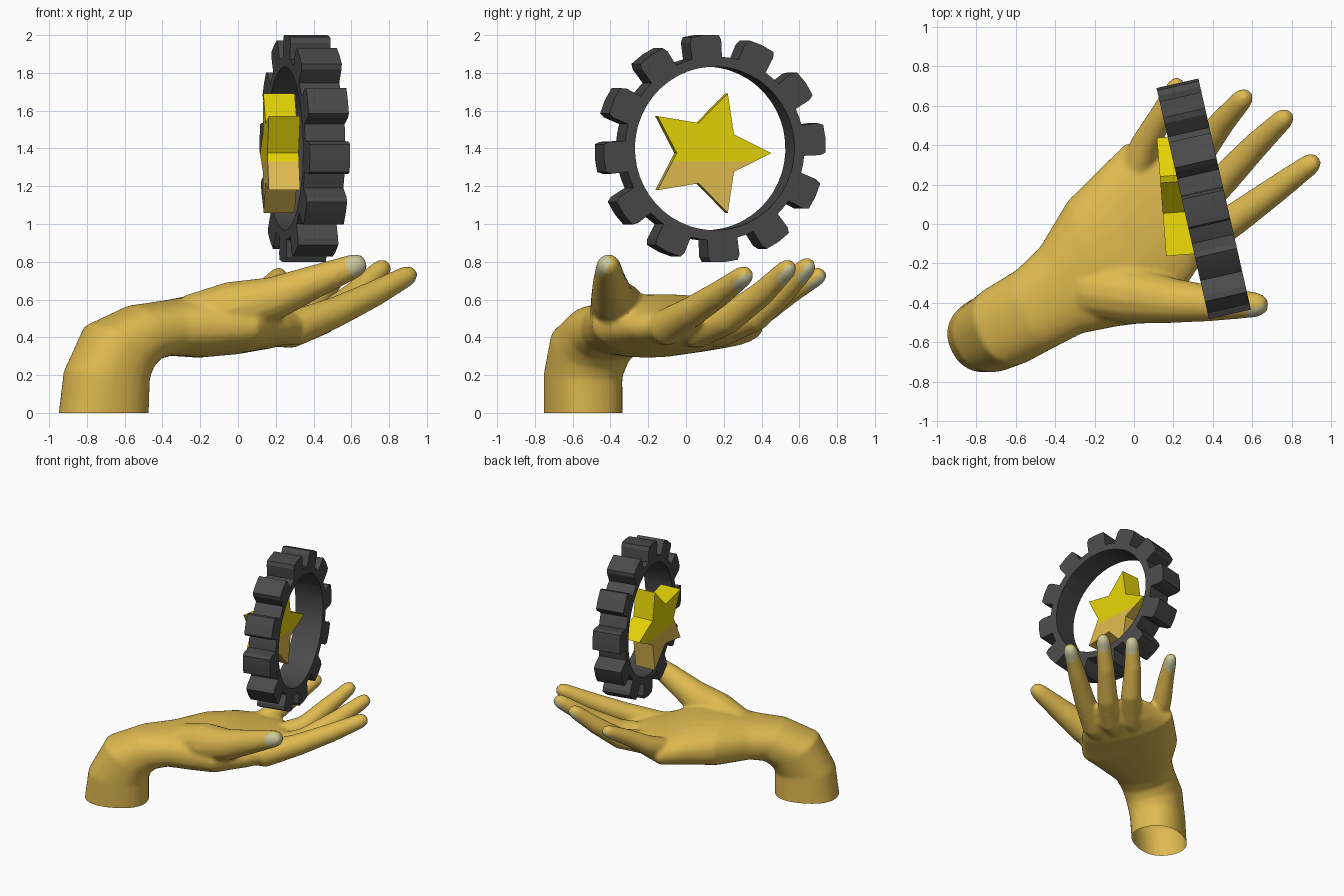
import bpy, bmesh, math
from mathutils import Vector

if "Cube" in bpy.data.objects:
    bpy.data.objects.remove(bpy.data.objects["Cube"])


def material(name, rgb):
    m = bpy.data.materials.new(name)
    m.diffuse_color = (*rgb, 1)
    m.use_nodes = True
    m.node_tree.nodes["Principled BSDF"].inputs["Base Color"].default_value = m.diffuse_color
    return m


TAN = material("tan skin", (0.74, 0.49, 0.08))
NAIL = material("pale nail", (0.60, 0.58, 0.34))
YELLOW = material("yellow", (0.77, 0.64, 0.002))
GREY = material("dark grey", (0.068, 0.068, 0.068))


def make_object(name, bm, mats):
    bmesh.ops.recalc_face_normals(bm, faces=bm.faces)
    me = bpy.data.meshes.new(name)
    bm.to_mesh(me)
    bm.free()
    for m in mats:
        me.materials.append(m)
    ob = bpy.data.objects.new(name, me)
    bpy.context.collection.objects.link(ob)
    return ob


def activate(ob):
    bpy.ops.object.select_all(action='DESELECT')
    ob.select_set(True)
    bpy.context.view_layer.objects.active = ob


def loft(bm, sections, n=20, power=2.0):
    """Skin closed rings given as (centre, half width vector, half height vector)."""
    rings = []
    for c, u, v in sections:
        ring = []
        for i in range(n):
            a = 2 * math.pi * i / n
            ca, sa = math.cos(a), math.sin(a)
            p = (Vector(c) + Vector(u) * math.copysign(abs(ca) ** (2 / power), ca)
                 + Vector(v) * math.copysign(abs(sa) ** (2 / power), sa))
            ring.append(bm.verts.new(p))
        rings.append(ring)
    for r0, r1 in zip(rings, rings[1:]):
        for i in range(n):
            j = (i + 1) % n
            bm.faces.new((r0[i], r0[j], r1[j], r1[i]))
    bm.faces.new(rings[0][::-1])
    bm.faces.new(rings[-1])


def finger(bm, pts):
    """Tapered round tube through (x, y, z, radius) with a rounded tip."""
    P = [Vector(p[:3]) for p in pts]
    R = [p[3] for p in pts]
    t_end = (P[-1] - P[-2]).normalized()
    tip, r = P[-1].copy(), R[-1]
    P += [tip + t_end * r * 0.6, tip + t_end * r * 1.05]
    R += [r * 0.84, r * 0.48]
    secs = []
    for i, c in enumerate(P):
        t = (P[min(i + 1, len(P) - 1)] - P[max(i - 1, 0)]).normalized()
        u = t.cross(Vector((0, 0, 1))).normalized()
        secs.append((c, u * R[i], u.cross(t) * R[i]))
    loft(bm, secs, 14)
    return tip, t_end, r


# --- hand: forearm, wrist and palm as one loft, fingers as tubes ---
hand_bm = bmesh.new()


def side(w, a=0.43, b=0.9):
    return (-a * w, b * w, 0)


loft(hand_bm, [
    ((-0.715, -0.545, -0.06), side(0.195), (-0.22, -0.10, 0)),
    ((-0.695, -0.545, 0.20), side(0.20), (-0.205, -0.09, 0.02)),
    ((-0.63, -0.505, 0.35), side(0.215), (-0.155, -0.07, 0.115)),
    ((-0.50, -0.43, 0.425), side(0.22), (-0.06, -0.03, 0.145)),
    ((-0.37, -0.335, 0.45), side(0.245), (0, 0, 0.147)),
    ((-0.21, -0.20, 0.46), side(0.345, 0.36, 0.93), (0, 0, 0.168)),
    ((-0.035, -0.11, 0.468), side(0.41, 0.35, 0.94), (0, 0, 0.160)),
    ((0.12, 0.06, 0.457), side(0.385, 0.42, 0.91), (0, 0, 0.12)),
    ((0.25, 0.16, 0.465), side(0.29, 0.6, 0.8), (0, 0, 0.085)),
    ((0.32, 0.21, 0.48), side(0.23, 0.6, 0.8), (0, 0, 0.045)),
    ((0.345, 0.235, 0.485), side(0.20, 0.6, 0.8), (0, 0, 0.015)),
], 28, 2.3)

fingers = [
    # index, middle, ring, little
    [(0.08, -0.16, 0.46, 0.10), (0.32, -0.10, 0.455, 0.098), (0.52, 0.03, 0.535, 0.082),
     (0.72, 0.175, 0.63, 0.070), (0.89, 0.30, 0.722, 0.056)],
    [(0.08, -0.05, 0.43, 0.08), (0.28, 0.06, 0.435, 0.093), (0.45, 0.22, 0.495, 0.080),
     (0.62, 0.40, 0.63, 0.068), (0.755, 0.53, 0.757, 0.054)],
    [(0.0, 0.03, 0.43, 0.08), (0.17, 0.18, 0.44, 0.093), (0.34, 0.37, 0.51, 0.078),
     (0.45, 0.52, 0.645, 0.066), (0.55, 0.632, 0.765, 0.054)],
    [(-0.08, 0.10, 0.46, 0.08), (0.0, 0.26, 0.47, 0.088), (0.06, 0.41, 0.545, 0.075),
     (0.145, 0.56, 0.645, 0.062), (0.212, 0.69, 0.72, 0.050)],
]
thumb = [(-0.24, -0.33, 0.48, 0.15), (-0.02, -0.36, 0.55, 0.15), (0.20, -0.39, 0.61, 0.115),
         (0.42, -0.405, 0.70, 0.088), (0.61, -0.41, 0.775, 0.066)]

nails = []
for pts in fingers:
    tip, t, r = finger(hand_bm, pts)
    d = (Vector((0, 0, -1)) + t * t.z).normalized()
    nails.append((tip + d * r + t * 0.005, (d + 0.4 * t).normalized()))
tip, t, r = finger(hand_bm, thumb)
d = Vector((0.45, -0.8, 0.2)).normalized()
nails.append((tip + d * r, d))

hand = make_object("hand", hand_bm, [TAN, NAIL])
rm = hand.modifiers.new("merge", 'REMESH')
rm.mode = 'VOXEL'
rm.voxel_size = 0.013
sm = hand.modifiers.new("soften", 'SMOOTH')
sm.factor = 0.5
sm.iterations = 9
activate(hand)
for m in ("merge", "soften"):
    bpy.ops.object.modifier_apply(modifier=m)

# open flat cut at the base, then nails picked by place and direction
bm = bmesh.new()
bm.from_mesh(hand.data)
bmesh.ops.bisect_plane(bm, geom=bm.verts[:] + bm.edges[:] + bm.faces[:],
                       plane_co=(0, 0, 0), plane_no=(0, 0, -1), clear_outer=True)
bm.normal_update()
for f in bm.faces:
    c = f.calc_center_median()
    f.material_index = int(any((c - p).length < 0.072 and f.normal.dot(d) > 0.42
                               for p, d in nails))
bm.to_mesh(hand.data)
bm.free()
activate(hand)
bpy.ops.object.shade_smooth_by_angle(angle=math.radians(50))

# --- gear ring with twelve teeth, axis along local x ---
gear_bm = bmesh.new()
TOOTH = [(-9.6, 0.487), (-8.5, 0.575), (-7.0, 0.602), (0, 0.604),
         (7.0, 0.602), (8.5, 0.575), (9.6, 0.487), (15, 0.487)]
loops = []
for k in range(12):
    for off, rad in TOOTH:
        a = math.radians(5 + 30 * k + off)
        y, z = math.cos(a), math.sin(a)
        loops.append([gear_bm.verts.new((x, y * q, z * q)) for x, q in
                      ((-0.109, 0.433), (-0.109, rad), (0.109, rad), (0.109, 0.433))])
for i, a in enumerate(loops):
    b = loops[(i + 1) % len(loops)]
    for j in range(4):
        k = (j + 1) % 4
        gear_bm.faces.new((a[j], a[k], b[k], b[j]))
gear = make_object("gear", gear_bm, [GREY])
gear.location = (0.354, 0.128, 1.40)
gear.rotation_euler.z = math.radians(12.8)
activate(gear)
bpy.ops.object.shade_smooth_by_angle(angle=math.radians(15))

# --- five pointed star, lower part tan ---
star_bm = bmesh.new()
rings = []
for x in (-0.083, 0.083):
    ring = []
    for i in range(10):
        a, q = math.radians(36 * i), (0.168 if i % 2 else 0.333)
        ring.append(star_bm.verts.new((x, q * math.cos(a), q * math.sin(a))))
    rings.append(ring)
    hub = star_bm.verts.new((x, 0, 0))
    for i in range(10):
        star_bm.faces.new((hub, ring[i], ring[(i + 1) % 10]))
for i in range(10):
    j = (i + 1) % 10
    star_bm.faces.new((rings[0][i], rings[0][j], rings[1][j], rings[1][i]))
bmesh.ops.bisect_plane(star_bm, geom=star_bm.verts[:] + star_bm.edges[:] + star_bm.faces[:],
                       plane_co=(0, 0, -0.045), plane_no=(0, 0, 1))
for f in star_bm.faces:
    f.material_index = int(f.calc_center_median().z < -0.045)
star = make_object("star", star_bm, [YELLOW, TAN])
star.location = (0.225, 0.112, 1.375)
star.rotation_euler.z = math.radians(4.5)
